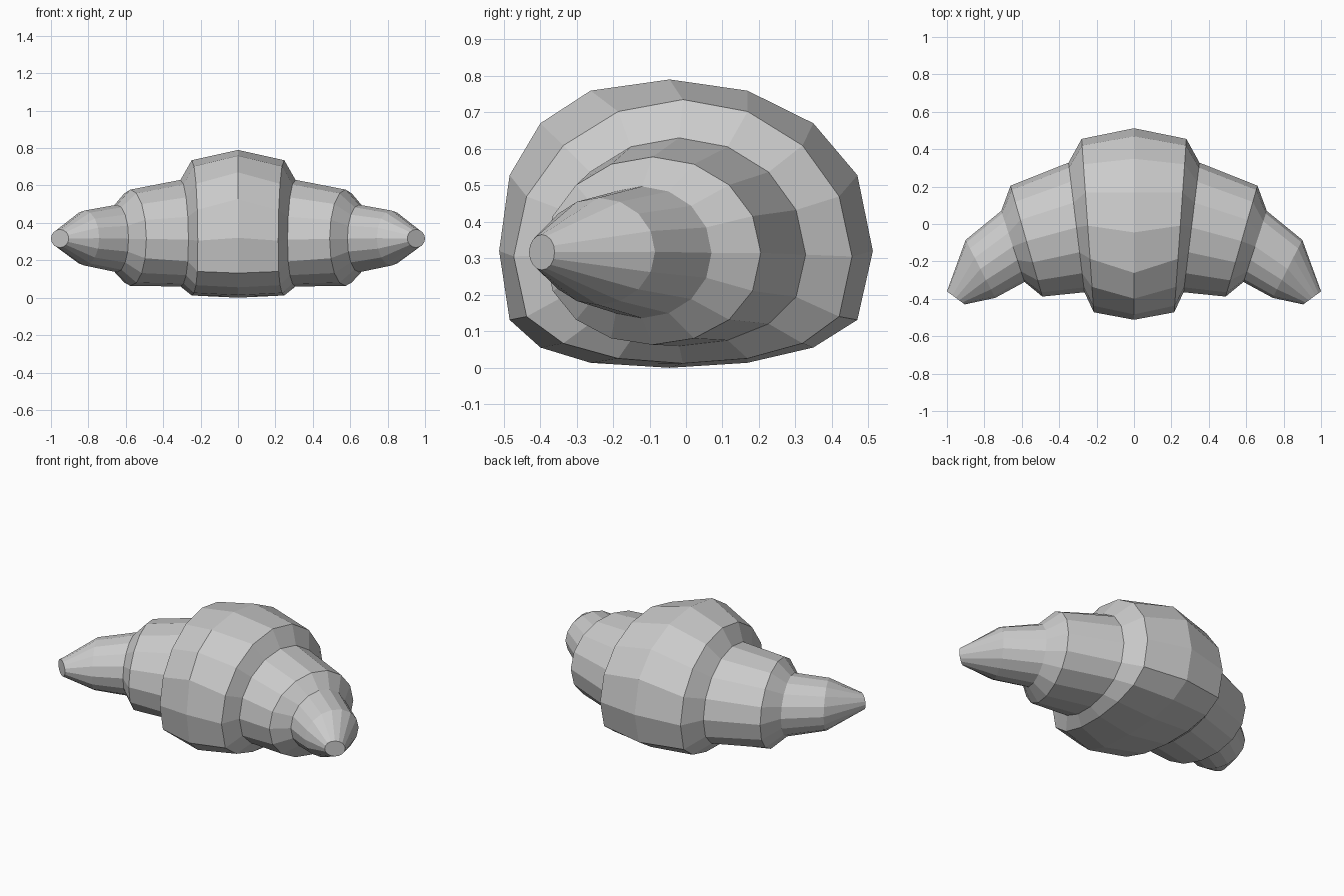
import bpy, bmesh, math

if "Cube" in bpy.data.objects:
    bpy.data.objects.remove(bpy.data.objects["Cube"])

N = 16
# Ring stations, centre to right tip: back (x, y), front (x, y), z of middle, top, bottom,
# and how strongly the underside is flattened (1 = plain ellipse)
RINGS = [
    ((0.00, 0.512), (0.00, -0.512), 0.32, 0.79, 0.00, 0.55),
    ((0.28, 0.455), (0.215, -0.472), 0.305, 0.735, 0.012, 0.60),
    ((0.35, 0.328), (0.265, -0.365), 0.31, 0.63, 0.06, 0.80),
    ((0.66, 0.205), (0.49, -0.388), 0.315, 0.578, 0.063, 0.92),
    ((0.71, 0.07), (0.585, -0.31), 0.315, 0.497, 0.136, 1.0),
    ((0.90, -0.085), (0.742, -0.395), 0.318, 0.466, 0.172, 1.0),
    ((1.00, -0.36), (0.905, -0.43), 0.317, 0.365, 0.268, 1.0),
]


def ring_points(back, front, mid, top, bottom, flat, middle=False):
    cx, cy = (back[0] + front[0]) / 2, (back[1] + front[1]) / 2
    if middle:
        cy -= 0.045
    for i in range(N):
        a = 2 * math.pi * i / N
        c, s = math.cos(a), math.sin(a)
        end = back if c > 0 else front
        if abs(c) < 1e-6:
            c = 0
        k = abs(c) ** (0.8 if middle and c < 0 else 1)
        x, y = cx + (end[0] - cx) * k, cy + (end[1] - cy) * k
        if s >= 0:
            z = mid + (top - mid) * s ** (0.85 if middle else 1)
        else:
            z = mid - (mid - bottom) * (-s) ** flat
        yield x, y, z


# Pastry body: right half lofted through the rings, then mirrored
bm = bmesh.new()
loops = [[bm.verts.new(p) for p in ring_points(*r, middle=(n == 0))]
         for n, r in enumerate(RINGS)]
for a, b in zip(loops, loops[1:]):
    for i in range(N):
        j = (i + 1) % N
        bm.faces.new((a[i], a[j], b[j], b[i]))

# Blunt tip
bm.faces.new(loops[-1])
half = bm.verts[:] + bm.edges[:] + bm.faces[:]
bmesh.ops.mirror(bm, geom=half, axis='X', merge_dist=0.001)
bmesh.ops.remove_doubles(bm, verts=bm.verts, dist=0.0005)
bmesh.ops.recalc_face_normals(bm, faces=bm.faces)

mesh = bpy.data.meshes.new("croissant")
bm.to_mesh(mesh)
bm.free()
bpy.context.collection.objects.link(bpy.data.objects.new("croissant", mesh))
